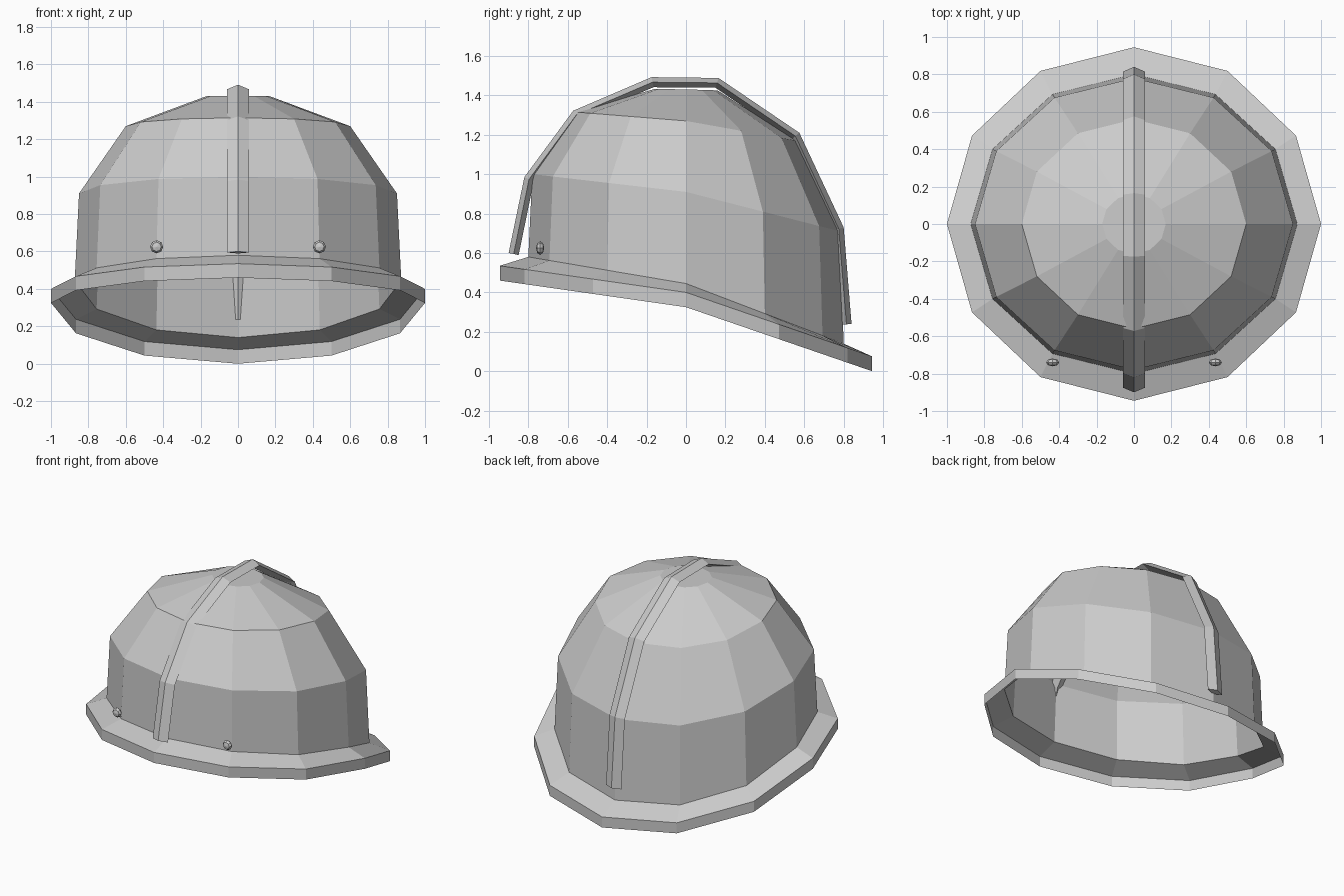
import bpy, bmesh
from math import sin, cos, pi, radians
from mathutils import Vector, Matrix

if "Cube" in bpy.data.objects:
    bpy.data.objects.remove(bpy.data.objects["Cube"])

SIDES = 12


def make_object(name, bm):
    bmesh.ops.recalc_face_normals(bm, faces=bm.faces)
    mesh = bpy.data.meshes.new(name)
    bm.to_mesh(mesh)
    bm.free()
    obj = bpy.data.objects.new(name, mesh)
    bpy.context.collection.objects.link(obj)
    return obj


def tilted_ring(bm, rx, ry, front, mid, back):
    """Twelve-sided ring whose height changes towards the front and back."""
    ring = []
    for i in range(SIDES):
        a = 2 * pi * i / SIDES
        s = sin(a)
        end = back if s > 0 else front
        ring.append(bm.verts.new((rx * cos(a), ry * s, mid + (end - mid) * abs(s))))
    return ring


def bridge(bm, a, b):
    n = len(a)
    for i in range(n):
        j = (i + 1) % n
        bm.faces.new((a[i], a[j], b[j], b[i]))


def lofted(name, specs, cap):
    bm = bmesh.new()
    rings = [tilted_ring(bm, *s) for s in specs]
    for a, b in zip(rings, rings[1:]):
        bridge(bm, a, b)
    if cap:
        bm.faces.new(rings[-1])
    return make_object(name, bm)


# Dome and brim: one thin open surface, each ring is rx, ry, z front / side / back
base = (0.873, 0.80, 0.58, 0.445, 0.14)
lofted("helmet_dome", [base,
                       (0.85, 0.78, 1.00, 0.91, 0.71),
                       (0.60, 0.56, 1.315, 1.27, 1.17),
                       (0.17, 0.16, 1.432, 1.43, 1.425)], True)
lofted("brim", [base,
                (1.0, 0.945, 0.535, 0.40, 0.075),
                (1.0, 0.945, 0.46, 0.325, 0.0)], False)

# Crest strip: diamond section swept over the dome from front to back
path = [(-0.90, 0.60), (-0.82, 0.985), (-0.572, 1.322), (-0.175, 1.492),
        (0.165, 1.488), (0.575, 1.21), (0.80, 0.73), (0.84, 0.24)]
pts = [Vector(p) for p in path]
bm = bmesh.new()
sections = []
for i, p in enumerate(pts):
    d0 = (p - pts[max(i - 1, 0)]).normalized()
    d1 = (pts[min(i + 1, len(pts) - 1)] - p).normalized()
    d = (d0 + d1).normalized()
    inward = Vector((d.y, -d.x))
    mid, low = p + inward * 0.026, p + inward * 0.052
    sections.append([bm.verts.new(v) for v in (
        (0, p.x, p.y), (0.06, mid.x, mid.y), (0, low.x, low.y), (-0.06, mid.x, mid.y))])
for a, b in zip(sections, sections[1:]):
    bridge(bm, a, b)
bm.faces.new(sections[0])
bm.faces.new(sections[-1])
make_object("crest_strip", bm)

# Front rivets
for side, x in (("left", -0.435), ("right", 0.435)):
    bm = bmesh.new()
    bmesh.ops.create_uvsphere(
        bm, u_segments=8, v_segments=4, radius=0.035,
        matrix=Matrix.Translation((x, -0.74, 0.625)) @ Matrix.Diagonal((1, 0.6, 1, 1))
        @ Matrix.Rotation(radians(90), 4, 'X'))
    make_object("rivet_" + side, bm)
